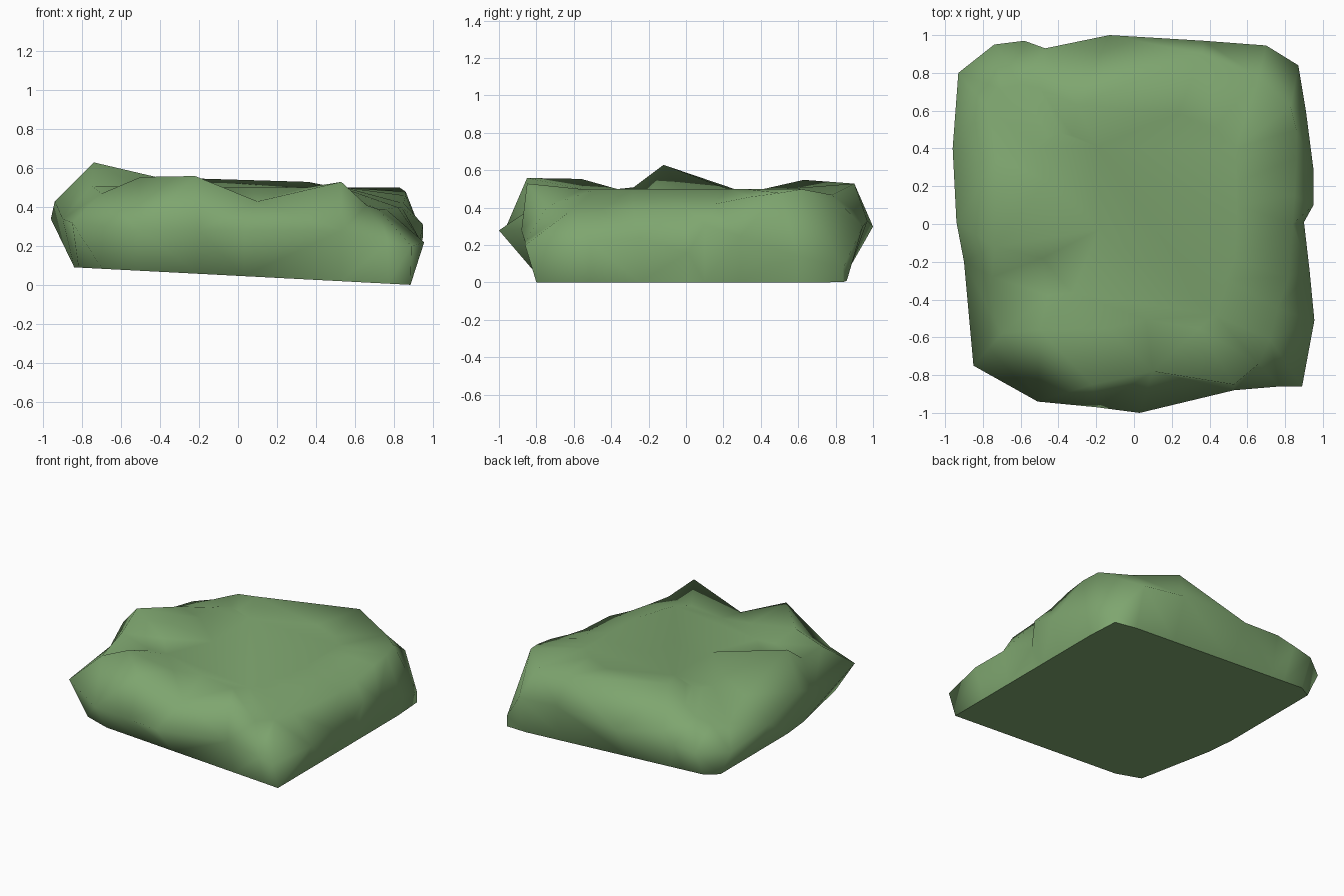
import bpy, bmesh, math

if "Cube" in bpy.data.objects:
    bpy.data.objects.remove(bpy.data.objects["Cube"])

# Around the slab: widest edge (x, y, z), then the top rim above it (x, y, z)
profile = [
    (-.85, -.75, .32, -.70, -.58, .47), (-.51, -.94, .28, -.50, -.56, .555),
    (-.20, -.97, .28, -.22, -.85, .56), (.03, -1.0, .28, .10, -.78, .43),
    (.53, -.88, .28, .53, -.85, .53), (.77, -.86, .22, .66, -.74, .41),
    (.89, -.86, .20, .72, -.61, .39), (.955, -.51, .22, .76, -.45, .39),
    (.93, -.25, .24, .82, -.28, .40), (.90, .01, .16, .84, .00, .40),
    (.95, .10, .31, .85, .15, .42), (.95, .29, .25, .86, .35, .46),
    (.91, .60, .14, .86, .50, .48), (.87, .84, .08, .83, .62, .50),
    (.70, .945, .30, .66, .78, .47), (.37, .97, .33, .36, .90, .53),
    (-.13, 1.0, .30, -.30, .63, .55), (-.47, .93, .36, -.50, .72, .48),
    (-.58, .97, .30, -.60, .74, .43), (-.74, .95, .28, -.70, .71, .39),
    (-.93, .80, .28, -.78, .62, .38), (-.96, .40, .34, -.72, .35, .47),
    (-.94, .01, .43, -.74, -.12, .63), (-.90, -.20, .34, -.75, -.28, .51),
]


def base(x, y):
    """Underside: nearly four-sided, cut in at the front left, tilted up to the left."""
    by = min(max(y, -.80), .86)
    left = -.84 + .15 * min(max((-by - .1) / .68, 0), 1)
    bx = min(max(x, left), .885)
    return bx, by, .048 - .052 * bx


def inner(x, y, z):
    """Edge of the flat top; the tall left peak runs further inward."""
    s = .25 if x < 0 and abs(y) < .2 else .65
    return x * s, y * s, .50


bm = bmesh.new()
# Rings from the underside to the flat middle of the top
rings = [
    [base(*p[:2]) for p in profile],
    [p[:3] for p in profile],
    [p[3:] for p in profile],
    [inner(*p[3:]) for p in profile],
]
rings = [[bm.verts.new(co) for co in ring] for ring in rings]
n = len(profile)
for low, high in zip(rings, rings[1:]):
    for i in range(n):
        j = (i + 1) % n
        bm.faces.new((low[i], low[j], high[j], high[i]))
bm.faces.new(rings[-1])
underside = bm.faces.new(rings[0][::-1])
bmesh.ops.recalc_face_normals(bm, faces=bm.faces[:])
for edge in underside.edges:
    edge.smooth = False
for face in bm.faces:
    face.smooth = True
bmesh.ops.triangulate(bm, faces=[f for f in bm.faces if len(f.verts) == 4])

# Rest on z = 0
low_z = min(v.co.z for v in bm.verts)
for v in bm.verts:
    v.co.z -= low_z

mesh = bpy.data.meshes.new("rock_slab")
bm.to_mesh(mesh)
bm.free()
slab = bpy.data.objects.new("rock_slab", mesh)
bpy.context.collection.objects.link(slab)

green = bpy.data.materials.new("moss green")
green.diffuse_color = (.21, .38, .16, 1)
green.use_nodes = True
green.node_tree.nodes["Principled BSDF"].inputs["Base Color"].default_value = green.diffuse_color
mesh.materials.append(green)
